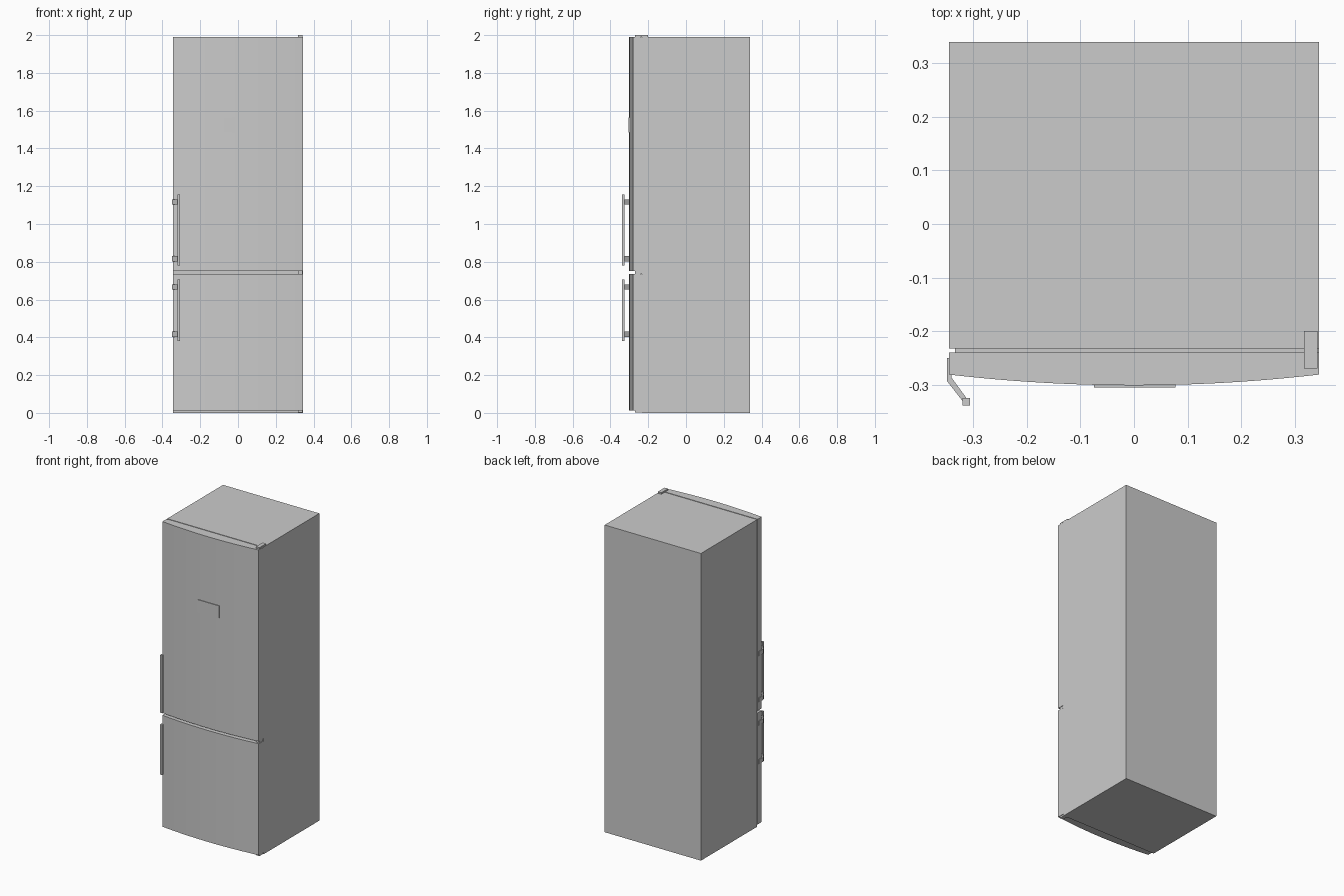
import bpy, bmesh

if "Cube" in bpy.data.objects:
    bpy.data.objects.remove(bpy.data.objects["Cube"])


def finish(name, bm):
    bmesh.ops.recalc_face_normals(bm, faces=bm.faces)
    mesh = bpy.data.meshes.new(name)
    bm.to_mesh(mesh)
    bm.free()
    ob = bpy.data.objects.new(name, mesh)
    bpy.context.collection.objects.link(ob)
    return ob


def prism(name, profile, z0, z1):
    """Extrude an outline in x, y from z0 up to z1."""
    bm = bmesh.new()
    base = bm.faces.new([bm.verts.new((x, y, z0)) for x, y in profile])
    top = bmesh.ops.extrude_face_region(bm, geom=[base])["geom"]
    bmesh.ops.translate(bm, vec=(0, 0, z1 - z0),
                        verts=[v for v in top if isinstance(v, bmesh.types.BMVert)])
    return finish(name, bm)


def box(name, x0, x1, y0, y1, z0, z1):
    return prism(name, [(x0, y0), (x1, y0), (x1, y1), (x0, y1)], z0, z1)


W = 0.345
SEGMENTS = 18

# Cabinet
box("cabinet", -W, W, -0.232, 0.34, 0, 1.99)

# Door outline: flat back, gently bowed front
door_profile = [(W, -0.24), (-W, -0.24)]
for i in range(SEGMENTS + 1):
    t = -1 + 2 * i / SEGMENTS
    door_profile.append((W * t, -0.301 + 0.02 * t * t))

# Doors, seals and side handles
bracket = [(-0.349, -0.25), (-0.349, -0.293), (-0.317, -0.334),
           (-0.311, -0.327), (-0.341, -0.286), (-0.341, -0.25)]
for part, door_z, bar_z, bracket_zs in (
        ("freezer", (0.013, 0.735), (0.38, 0.705), (0.402, 0.652)),
        ("fridge", (0.75, 1.99), (0.78, 1.155), (0.802, 1.102))):
    door = prism(part + "_door", door_profile, *door_z)
    bpy.context.view_layer.objects.active = door
    door.select_set(True)
    bpy.ops.object.shade_smooth_by_angle()
    door.select_set(False)
    box(part + "_door_seal", -0.334, W, -0.24, -0.232, door_z[0], door_z[1] - 0.003)
    box(part + "_handle_bar", -0.32, -0.306, -0.339, -0.325, *bar_z)
    for label, z in zip(("lower", "upper"), bracket_zs):
        prism(f"{part}_handle_{label}_bracket", bracket, z, z + 0.028)

# Hinges on the right-hand side
for label, z0, z1 in (("bottom", 0.002, 0.013), ("middle", 0.735, 0.75), ("top", 1.99, 2.0)):
    box(label + "_hinge", 0.317, 0.342, -0.27, -0.2, z0, z1)

# Display panel on the upper door
box("display_panel", -0.075, 0.077, -0.305, -0.295, 1.485, 1.565)
